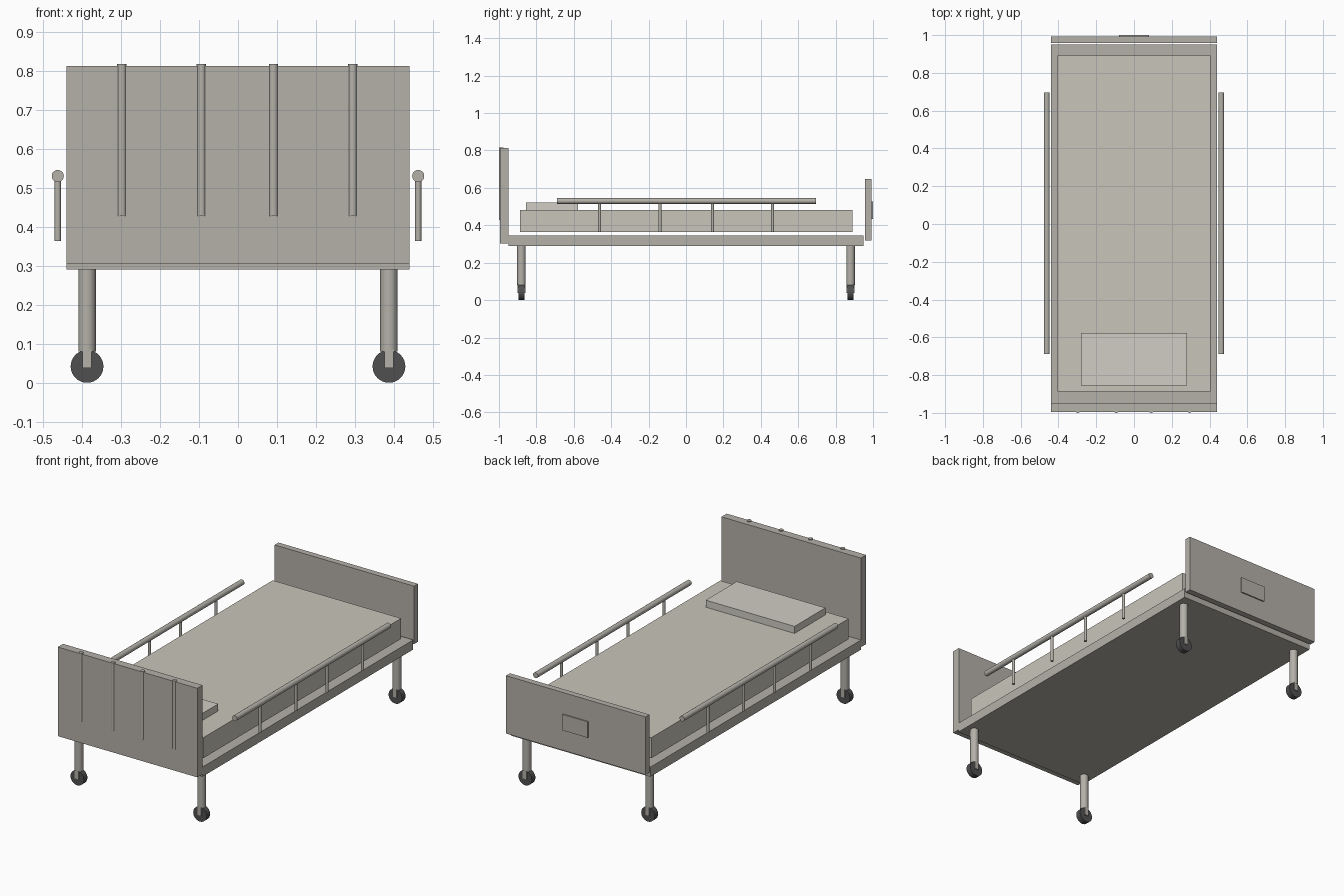
import bpy
from math import radians

if "Cube" in bpy.data.objects:
    bpy.data.objects.remove(bpy.data.objects["Cube"])


def material(name, rgb):
    m = bpy.data.materials.new(name)
    m.diffuse_color = (*rgb, 1)
    m.use_nodes = True
    m.node_tree.nodes["Principled BSDF"].inputs["Base Color"].default_value = m.diffuse_color
    return m


FRAME = material("frame_grey", (0.46, 0.44, 0.40))
CLOTH = material("cloth_beige", (0.58, 0.56, 0.49))
PILLOW = material("pillow_beige", (0.63, 0.61, 0.55))
RUBBER = material("dark_rubber", (0.08, 0.08, 0.08))


def box(name, x, y, z, mat):
    """Box from (min, max) pairs."""
    bpy.ops.mesh.primitive_cube_add(size=1, location=[sum(p) / 2 for p in (x, y, z)])
    o = bpy.context.object
    o.name = name
    o.scale = [p[1] - p[0] for p in (x, y, z)]
    bpy.ops.object.transform_apply(location=False, rotation=False, scale=True)
    o.data.materials.append(mat)
    return o


def rod(name, centre, radius, length, mat, axis="z", sides=24):
    rot = (radians(90), 0, 0) if axis == "y" else (0, 0, 0)
    bpy.ops.mesh.primitive_cylinder_add(vertices=sides, radius=radius, depth=length,
                                        location=centre, rotation=rot)
    o = bpy.context.object
    o.name = name
    o.data.materials.append(mat)
    bpy.ops.object.shade_smooth_by_angle(angle=radians(40))
    return o


# Bed base, mattress and pillow
box("bed_base", (-0.44, 0.44), (-0.95, 0.95), (0.29, 0.345), FRAME)
box("mattress", (-0.405, 0.405), (-0.887, 0.891), (0.364, 0.481), CLOTH)
box("pillow", (-0.28, 0.28), (-0.856, -0.578), (0.481, 0.521), PILLOW)

# Headboard with four upright rods
box("headboard", (-0.44, 0.44), (-0.995, -0.948), (0.304, 0.812), FRAME)
for x in (-0.298, -0.094, 0.091, 0.294):
    rod("headboard_rod", (x, -0.988, 0.6225), 0.012, 0.389, FRAME)

# Footboard with chart plate
box("footboard", (-0.44, 0.44), (0.958, 0.993), (0.318, 0.648), FRAME)
box("chart_plate", (-0.08, 0.08), (0.99, 1.0), (0.435, 0.526), FRAME)

for sx in (-1, 1):
    # Side rail and its posts
    rod("side_rail", (sx * 0.462, 0.003, 0.53), 0.0155, 1.385, FRAME, "y")
    for y in (-0.462, -0.139, 0.142, 0.463):
        rod("rail_post", (sx * 0.462, y, 0.4435), 0.008, 0.159, FRAME)

    # Legs on castors
    for y in (-0.88, 0.88):
        x = sx * 0.387
        rod("leg", (x, y, 0.187), 0.0225, 0.214, FRAME)
        rod("castor_wheel", (x, y, 0.042), 0.042, 0.032, RUBBER, "y", 32)
        for sy in (-1, 1):
            yc = y + sy * 0.0185
            box("castor_fork", (x - 0.012, x + 0.012), (yc - 0.003, yc + 0.003),
                (0.038, 0.085), FRAME)
